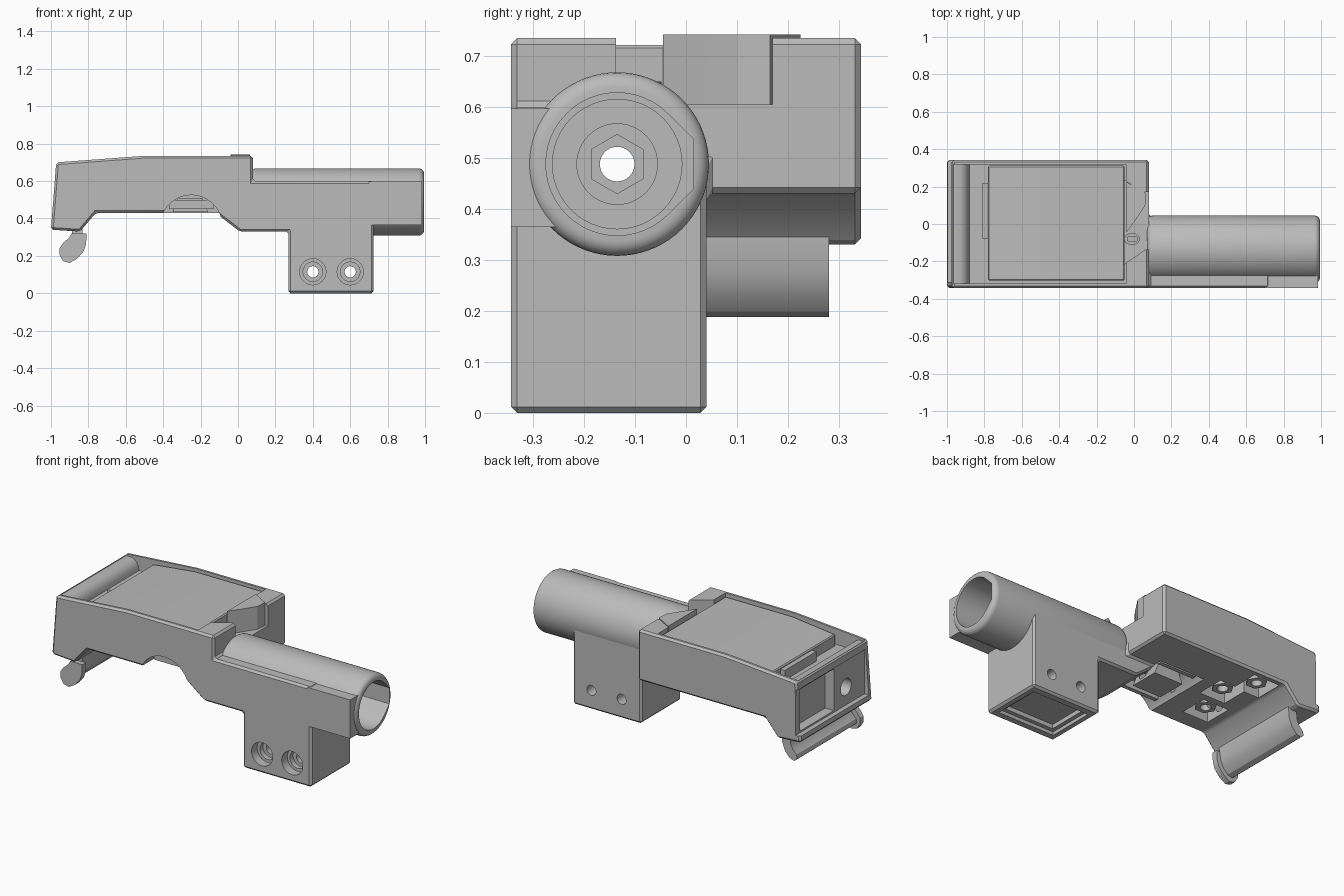
import bpy, bmesh
from math import sin, cos, pi, radians

old = bpy.data.objects.get("Cube")
if old:
    bpy.data.objects.remove(old)

grey = bpy.data.materials.new("plain_grey")
grey.use_nodes = True
GREY = (0.5, 0.5, 0.5, 1)
grey.diffuse_color = GREY
grey.node_tree.nodes["Principled BSDF"].inputs["Base Color"].default_value = GREY

AX_Y, AX_Z = -0.135, 0.488      # barrel axis


def prism(name, pts, lo, hi, axis):
    """Extrude a 2D outline along an axis."""
    place = {"x": lambda a, b, t: (t, a, b),
             "y": lambda a, b, t: (a, t, b),
             "z": lambda a, b, t: (a, b, t)}[axis]
    bm = bmesh.new()
    low = [bm.verts.new(place(a, b, lo)) for a, b in pts]
    top = [bm.verts.new(place(a, b, hi)) for a, b in pts]
    n = len(pts)
    bm.faces.new(low)
    bm.faces.new(top)
    for i in range(n):
        j = (i + 1) % n
        bm.faces.new((low[i], low[j], top[j], top[i]))
    bmesh.ops.recalc_face_normals(bm, faces=bm.faces)
    me = bpy.data.meshes.new(name)
    bm.to_mesh(me)
    bm.free()
    me.materials.append(grey)
    ob = bpy.data.objects.new(name, me)
    bpy.context.collection.objects.link(ob)
    return ob


def rect(a0, b0, a1, b1):
    return [(a0, b0), (a1, b0), (a1, b1), (a0, b1)]


def ring(a, b, r, n=48, turn=0.0):
    return [(a + r * cos(2 * pi * i / n + turn), b + r * sin(2 * pi * i / n + turn))
            for i in range(n)]


def bake(ob):
    """Replace the mesh by its modified version."""
    dg = bpy.context.evaluated_depsgraph_get()
    me = bpy.data.meshes.new_from_object(ob.evaluated_get(dg))
    ob.modifiers.clear()
    ob.data = me


def combine(ob, tools, op="DIFFERENCE"):
    for t in tools:
        m = ob.modifiers.new("combine", "BOOLEAN")
        m.operation, m.object, m.solver = op, t, "EXACT"
        bake(ob)


def bevel(ob, width, segments=1, angle=30):
    m = ob.modifiers.new("bevel", "BEVEL")
    m.width, m.segments, m.limit_method = width, segments, "ANGLE"
    m.angle_limit = radians(angle)
    bake(ob)


def drop(obs):
    for o in obs:
        bpy.data.objects.remove(o)


# Main body: wide housing joined to the clamp block
body = prism("body", [(-1, 0.34), (-0.972, 0.70), (-0.5, 0.735), (0.08, 0.735),
                      (0.08, 0.43), (-0.76, 0.43), (-0.845, 0.33)], -0.343, 0.343, "y")
block = prism("block", [(-0.185, 0.48), (0.01, 0.33), (0.27, 0.33), (0.27, 0),
                        (0.725, 0), (0.725, 0.6), (-0.185, 0.6)], -0.343, 0.04, "y")
shoulder = prism("shoulder_cut", rect(AX_Y, 0.49, 0.2, 0.8), 0.03, 0.9, "x")
combine(block, [shoulder])
combine(body, [block], "UNION")
drop([block, shoulder])
bevel(body, 0.012)

# Stepped bore shared by the barrel and body
arc = [(AX_Y + 0.14 * cos(t), AX_Z + 0.14 * sin(t))
       for t in [pi / 4 + 1.5 * pi * i / 36 for i in range(37)]]
d_shape = arc + [(0.015, AX_Z - 0.048), (0.015, AX_Z + 0.048)]
bore = [prism("bore_d", d_shape, 0.45, 1.1, "x"),
        prism("bore_step", ring(AX_Y, AX_Z, 0.127), 0.42, 0.5, "x"),
        prism("bore_round", ring(AX_Y, AX_Z, 0.079), 0.3, 0.43, "x"),
        prism("bore_hex", ring(AX_Y, AX_Z, 0.058, 6, pi / 6), -0.05, 0.35, "x"),
        prism("bore_rear", ring(AX_Y, AX_Z, 0.034, 32), -0.9, 0.0, "x"),
        prism("bore_mouth", ring(AX_Y, AX_Z, 0.05, 32), -1.1, -0.87, "x")]

# Cuts in the body: top tray with a rounded end wall, notch, end recesses, underside
cuts = [
    prism("tray", [(-0.965, 0.8), (-0.965, 0.69), (-0.93, 0.69), (-0.91, 0.682),
                   (-0.895, 0.668), (-0.884, 0.648), (-0.88, 0.622), (-0.04, 0.622),
                   (-0.04, 0.8)], -0.318, 0.318, "y"),
    prism("notch", [(-0.06, -0.22), (0.06, -0.137), (0.2, -0.137), (0.2, 0.17),
                    (0.05, 0.17), (-0.06, 0.24)], 0.605, 0.9, "z"),
    prism("end_recess", rect(-0.31, 0.38, 0.4, 0.65), -1.1, -0.968, "x"),
    prism("end_pocket", rect(-0.02, 0.39, 0.3, 0.64), -1.1, -0.91, "x"),
    prism("arch", ring(-0.25, 0.36, 0.165), -0.5, 0.1, "y"),
    prism("foot_recess", rect(0.31, -0.295, 0.685, -0.01), -0.1, 0.02, "z"),
    prism("foot_pocket", rect(0.335, -0.27, 0.66, -0.035), -0.1, 0.045, "z"),
]
nut_spots = [(-0.56, 0.06), (-0.66, 0.22), (-0.62, -0.15)]
for x, y in nut_spots:
    cuts.append(prism("nut_pocket", rect(x - 0.085, y - 0.085, x + 0.085, y + 0.085),
                      0.3, 0.53, "z"))
for x in (0.4, 0.6):
    for r, depth in ((0.07, -0.29), (0.052, -0.26), (0.03, 0.2)):
        cuts.append(prism("screw_hole", ring(x, 0.115, r, 32), -0.5, depth, "y"))
combine(body, cuts + bore)
drop(cuts)

# Barrel with rounded ends, flat under its inner part, and a side pad
barrel = prism("barrel", ring(AX_Y, AX_Z, 0.18, 72), 0.07, 0.995, "x")
bevel(barrel, 0.03, 5, 60)
flat = prism("barrel_flat", rect(-0.4, 0.2, 0.2, 0.335), 0.0, 0.5, "x")
combine(barrel, [flat] + bore)
side_pad = prism("side_pad", rect(-0.343, 0.365, -0.2, 0.597), 0.7, 0.985, "x")
combine(side_pad, bore)
drop([flat])

# Cover plate lying in the tray, with its pull tab
cover = prism("cover_plate", [(-0.78, 0.61), (-0.78, 0.69), (-0.5, 0.722),
                              (-0.05, 0.722), (-0.05, 0.61)], -0.303, 0.312, "y")
bevel(cover, 0.006)
prism("cover_tab", rect(-0.81, 0.61, -0.77, 0.68), -0.08, 0.22, "y")

# Catch wedge beside the notch and small slotted boss
prism("catch_wedge", [(-0.04, -0.045), (0.0, 0.01), (0.06, 0.1), (0.065, 0.165),
                      (-0.04, 0.225)], 0.6, 0.742, "z")
boss = prism("slot_boss", [(x * 1.3 - 0.01, y - 0.08) for x, y in ring(0, 0, 0.032, 24)],
             0.59, 0.65, "z")
slot = prism("boss_slot", rect(-0.035, -0.09, 0.015, -0.07), 0.63, 0.7, "z")
combine(boss, [slot])
drop([slot])

# Fasteners hidden in the underside
for x, y in nut_spots:
    nut = prism("nut", ring(x, y, 0.06, 6), 0.45, 0.54, "z")
    hole = prism("nut_hole", ring(x, y, 0.03, 20), 0.4, 0.52, "z")
    combine(nut, [hole] + bore)
    drop([hole])
arch_block = prism("arch_block", [(-0.35, 0.435), (-0.16, 0.435), (-0.19, 0.51),
                                  (-0.32, 0.51)], -0.2, -0.02, "y")
combine(arch_block, bore)
drop(bore)
for y in (-0.27, 0.04):
    prism("arch_rib", rect(-0.37, 0.45, -0.13, 0.5), y, y + 0.025, "y")

# Hooked latch bar with its end cap
prism("latch_bar", [(-0.885, 0.345), (-0.83, 0.345), (-0.835, 0.28), (-0.855, 0.23),
                    (-0.885, 0.198), (-0.915, 0.188), (-0.935, 0.205), (-0.93, 0.23),
                    (-0.905, 0.255), (-0.89, 0.29)], -0.29, 0.28, "y")
prism("latch_cap", [(-0.89, 0.32), (-0.81, 0.32), (-0.812, 0.265), (-0.825, 0.225),
                    (-0.86, 0.185), (-0.9, 0.162), (-0.935, 0.172), (-0.955, 0.205),
                    (-0.955, 0.24), (-0.935, 0.27), (-0.905, 0.295)], -0.32, -0.285, "y")

# Smooth the round surfaces, keep the edges sharp
for ob in bpy.context.collection.objects:
    if ob.type == "MESH" and grey.name in ob.data.materials:
        bpy.ops.object.select_all(action="DESELECT")
        ob.select_set(True)
        bpy.context.view_layer.objects.active = ob
        bpy.ops.object.shade_smooth_by_angle(angle=radians(25))
